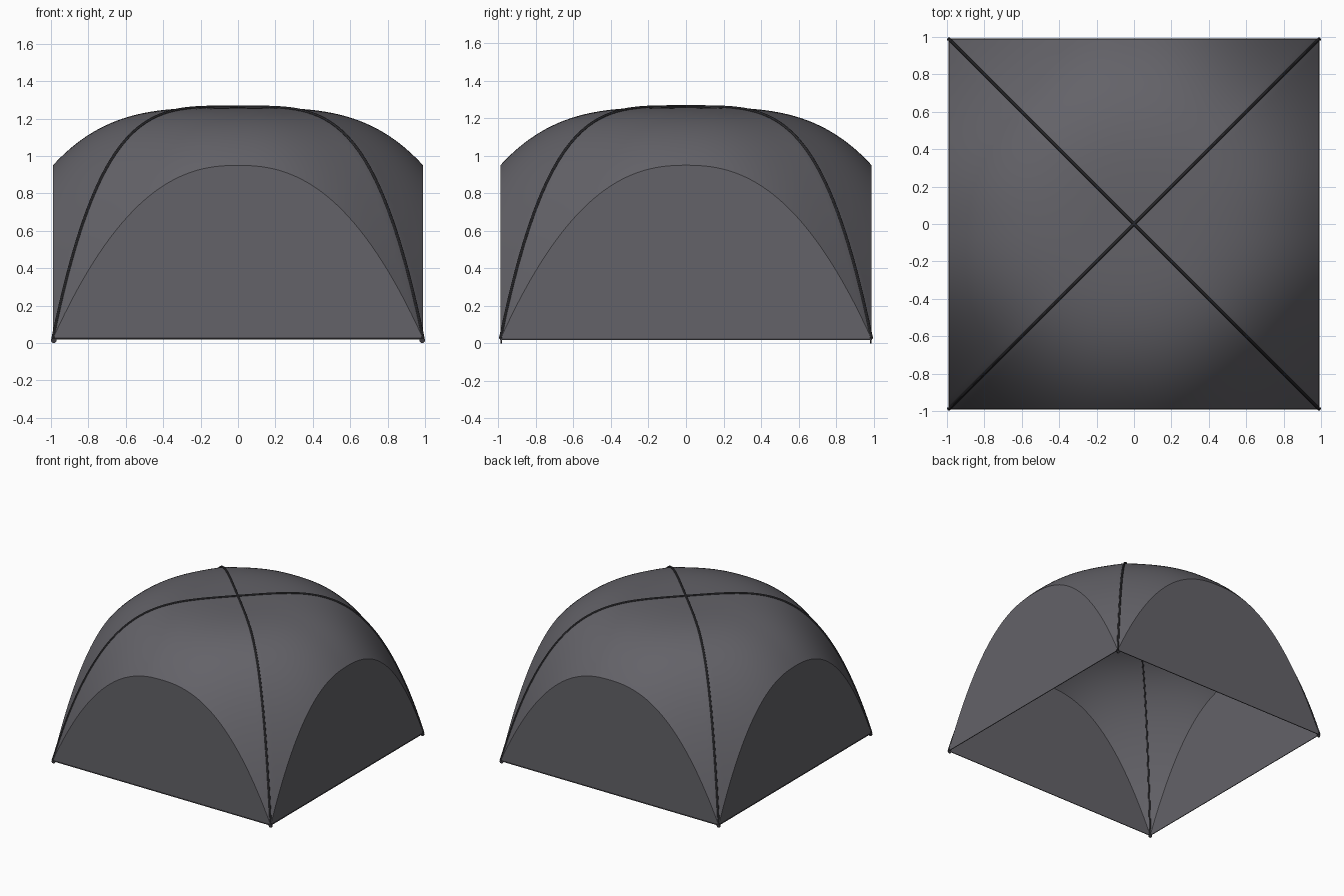
import bpy, bmesh, math
from mathutils import Matrix

if "Cube" in bpy.data.objects:
    bpy.data.objects.remove(bpy.data.objects["Cube"])

W = 0.99        # half width of the tent
BASE = 0.022    # hem height
TOP = 1.259     # canopy apex
ARCH = 0.95     # top of each wall arch
N = 64          # canopy grid divisions


def material(name, col):
    m = bpy.data.materials.new(name)
    m.diffuse_color = (*col, 1)
    m.use_nodes = True
    m.node_tree.nodes["Principled BSDF"].inputs["Base Color"].default_value = m.diffuse_color
    return m


fabric = material("grey_fabric", (0.126, 0.123, 0.139))
dark = material("dark_pole", (0.045, 0.044, 0.050))


def ridge(u):      # height along the diagonals
    return BASE + (TOP - BASE) * (1 - u ** 3.9)


def crown(u):      # height along the middle of each panel
    return ARCH + (TOP - ARCH) * (1 - u ** 3.5)


def height(x, y):
    u, v = max(abs(x), abs(y)), min(abs(x), abs(y))
    if u < 1e-6:
        return TOP
    return crown(u) - (crown(u) - ridge(u)) * (v / u) ** 2.36


def add_object(name, bm, mat):
    me = bpy.data.meshes.new(name)
    bm.to_mesh(me)
    bm.free()
    me.materials.append(mat)
    ob = bpy.data.objects.new(name, me)
    bpy.context.collection.objects.link(ob)
    return ob


def smooth(ob):
    bpy.ops.object.select_all(action='DESELECT')
    ob.select_set(True)
    bpy.context.view_layer.objects.active = ob
    bpy.ops.object.shade_smooth_by_angle(angle=0.7)


def tube(name, pts, radius, closed=False):
    cu = bpy.data.curves.new(name, 'CURVE')
    cu.dimensions = '3D'
    cu.bevel_depth = radius
    cu.bevel_resolution = 2
    cu.use_fill_caps = True
    sp = cu.splines.new('POLY')
    sp.points.add(len(pts) - 1)
    sp.use_cyclic_u = closed
    for p, co in zip(sp.points, pts):
        p.co = (*co, 1)
    cu.materials.append(dark)
    ob = bpy.data.objects.new(name, cu)
    bpy.context.collection.objects.link(ob)
    bpy.ops.object.select_all(action='DESELECT')
    ob.select_set(True)
    bpy.context.view_layer.objects.active = ob
    bpy.ops.object.convert(target='MESH')
    smooth(bpy.context.view_layer.objects.active)


# Domed canopy
bm = bmesh.new()
bmesh.ops.create_grid(bm, x_segments=N, y_segments=N, size=1)
for v in bm.verts:
    x, y = v.co.x, v.co.y
    v.co = (x * W, y * W, height(x, y))
smooth(add_object("canopy", bm, fabric))

# Four flat walls under the arches
walls = {"front_wall": lambda t: (t, -W), "right_wall": lambda t: (W, t),
         "back_wall": lambda t: (-t, W), "left_wall": lambda t: (-W, -t)}
for name, place in walls.items():
    bm = bmesh.new()
    ts = [2 * i / N - 1 for i in range(N + 1)]
    bm.faces.new([bm.verts.new((*place(t * W), height(t, 1))) for t in ts])
    bm.faces.ensure_lookup_table()
    bm.normal_update()
    f = bm.faces[0]
    if f.normal.dot(f.calc_center_median()) < 0:
        f.normal_flip()
    add_object(name, bm, fabric)

# Two crossing poles along the diagonals
for name, s in (("pole_a", 1), ("pole_b", -1)):
    ts = [2 * i / 96 - 1 for i in range(97)]
    tube(name, [(t * W, s * t * W, height(t, t) + 0.003) for t in ts], 0.008)

# Thin hem around the base
tube("hem", [(W, W, BASE), (-W, W, BASE), (-W, -W, BASE), (W, -W, BASE)], 0.004, True)

# Small round eyelets at the corners
for i, (sx, sy) in enumerate(((1, 1), (1, -1), (-1, 1), (-1, -1))):
    bm = bmesh.new()
    bmesh.ops.create_cone(bm, cap_ends=True, segments=16, radius1=0.015, radius2=0.015,
                          depth=0.008, matrix=Matrix.Translation((sx * 0.985, sy * 0.985, 0.015))
                          @ Matrix.Rotation(math.pi / 2, 4, 'X'))
    smooth(add_object("corner_eyelet_%d" % (i + 1), bm, dark))
